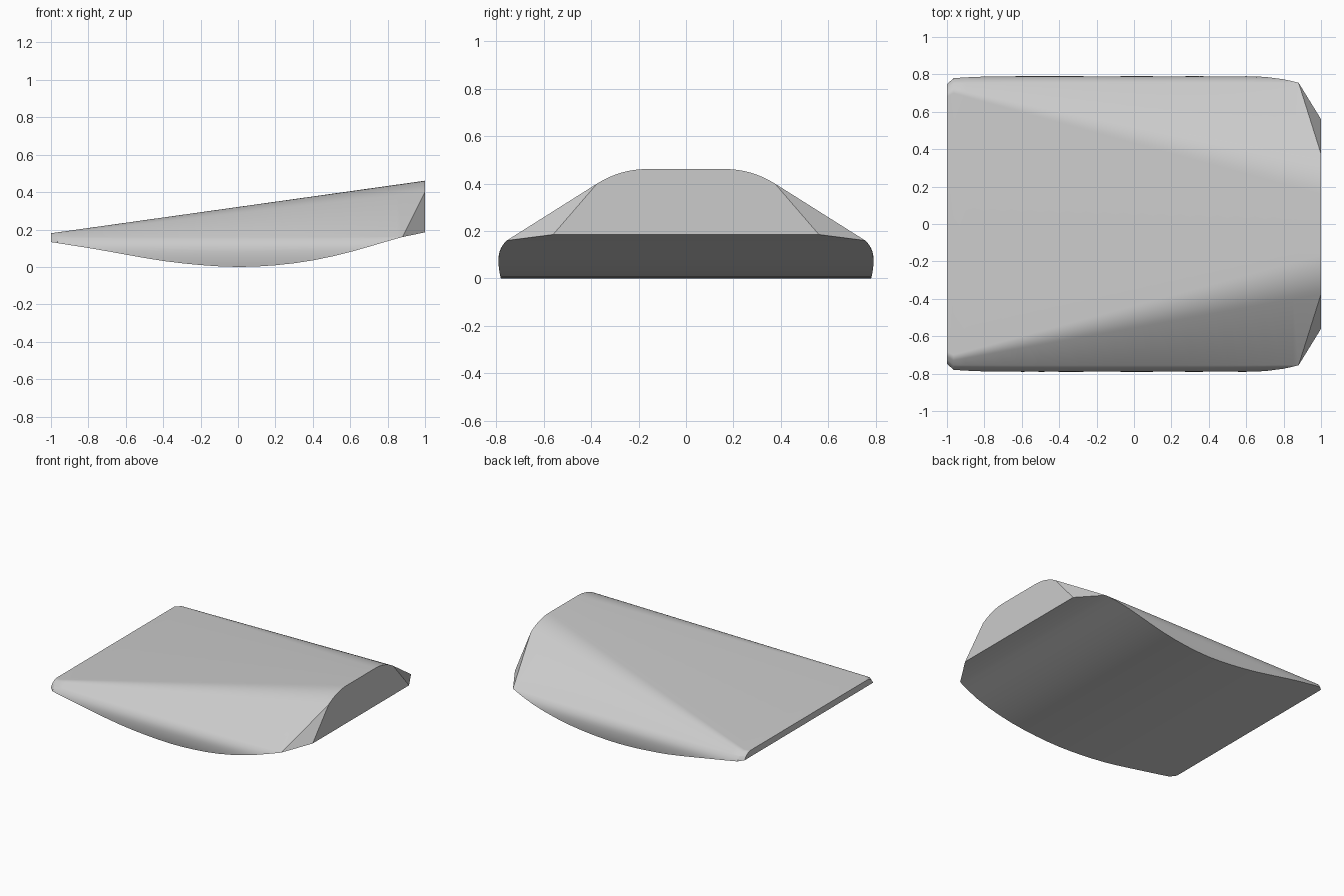
import bpy
import bmesh
from mathutils import Vector

cube = bpy.data.objects.get("Cube")
if cube:
    bpy.data.objects.remove(cube, do_unlink=True)

SHOULDER_Z, SHOULDER_Y = 0.16, 0.755   # where side wall meets sloping flank
SLOPE = 0.63                           # rise of the flank per unit of width
CHAMFER_X = 0.88                       # start of the cut corners
SIDE_STEPS, ROUND_STEPS = 8, 8

# Belly curve along the length (x, z)
BELLY = [(-1, 0.133), (-0.75, 0.093), (-0.55, 0.057), (-0.4, 0.032), (-0.2, 0.01),
         (0, 0.0), (0.2, 0.009), (0.4, 0.035), (0.6, 0.08), (0.88, 0.16), (1, 0.185)]


def belly_z(x):
    """Smooth interpolation through the belly points."""
    n = len(BELLY)
    i = max(k for k in range(n - 1) if BELLY[k][0] <= x + 1e-9)

    def tangent(k):
        a, b = BELLY[max(k - 1, 0)], BELLY[min(k + 1, n - 1)]
        return (b[1] - a[1]) / (b[0] - a[0])

    (x0, z0), (x1, z1) = BELLY[i], BELLY[i + 1]
    w = x1 - x0
    t = (x - x0) / w
    if x >= CHAMFER_X:
        return z0 + (z1 - z0) * t
    return (z0 * (1 + 2 * t) * (1 - t) ** 2 + z1 * t * t * (3 - 2 * t)
            + w * t * (1 - t) * (tangent(i) * (1 - t) - tangent(i + 1) * t))


def side_y(z):
    """Bulging side wall: half width at a height."""
    if z < 0.075:
        return 0.79 - 0.01 * ((0.075 - z) / 0.075) ** 2
    return 0.79 - 0.035 * ((z - 0.075) / 0.085) ** 2.5


def half_section(x):
    """Points (y, z) from the belly edge up to the flat roof."""
    zb, u = belly_z(x), (x + 1) / 2
    zt = 0.18 + 0.281 * u
    corner = Vector((SHOULDER_Y - (zt - SHOULDER_Z) / SLOPE, zt))
    radius = 0.015 + 0.1 * u
    down = Vector((1, -SLOPE)).normalized()
    start = corner + down * radius
    end = corner - Vector((radius, 0))
    low = Vector((SHOULDER_Y, SHOULDER_Z))

    if x < CHAMFER_X - 1e-6:
        heights = [zb + (SHOULDER_Z - zb) * k / SIDE_STEPS for k in range(SIDE_STEPS + 1)]
        pts = [Vector((side_y(z), z)) for z in heights]
    else:
        # Cut corner: belly edge and flank edge diverge from the shoulder
        t = (x - CHAMFER_X) / (1 - CHAMFER_X)
        bottom = low.lerp(Vector((0.56, zb)), t)
        top = low.lerp(start, t)
        pts = [bottom.lerp(top, k / SIDE_STEPS) for k in range(SIDE_STEPS + 1)]
    for k in range(ROUND_STEPS + 1):
        t = k / ROUND_STEPS
        pts.append(start.lerp(corner, t).lerp(corner.lerp(end, t), t))
    if x < -0.99:
        pts = [Vector((p.x * 0.962, p.y)) for p in pts]
    return pts


# Loft the closed sections along the length
stations = [-1, -0.965] + [-0.9 + 0.1 * k for k in range(18)] + [0.85, CHAMFER_X, 1]
stations.sort()
bm = bmesh.new()
rings = []
for x in stations:
    half = half_section(x)
    loop = [(x, p.x, p.y) for p in half] + [(x, -p.x, p.y) for p in reversed(half)]
    rings.append([bm.verts.new(co) for co in loop])
for a, b in zip(rings, rings[1:]):
    for i in range(len(a)):
        j = (i + 1) % len(a)
        bm.faces.new((a[i], a[j], b[j], b[i]))
bm.faces.new(rings[0])
bm.faces.new(rings[-1])
bmesh.ops.remove_doubles(bm, verts=bm.verts, dist=0.0005)
bmesh.ops.recalc_face_normals(bm, faces=bm.faces)

mesh = bpy.data.meshes.new("hull_wedge")
bm.to_mesh(mesh)
bm.free()
hull = bpy.data.objects.new("hull_wedge", mesh)
bpy.context.collection.objects.link(hull)

# Single plain grey
grey = bpy.data.materials.new("plain grey")
grey.use_nodes = True
colour = (0.6, 0.6, 0.6, 1)
grey.diffuse_color = colour
grey.node_tree.nodes["Principled BSDF"].inputs["Base Color"].default_value = colour
mesh.materials.append(grey)

bpy.ops.object.select_all(action="DESELECT")
hull.select_set(True)
bpy.context.view_layer.objects.active = hull
bpy.ops.object.shade_smooth_by_angle(angle=0.52)
